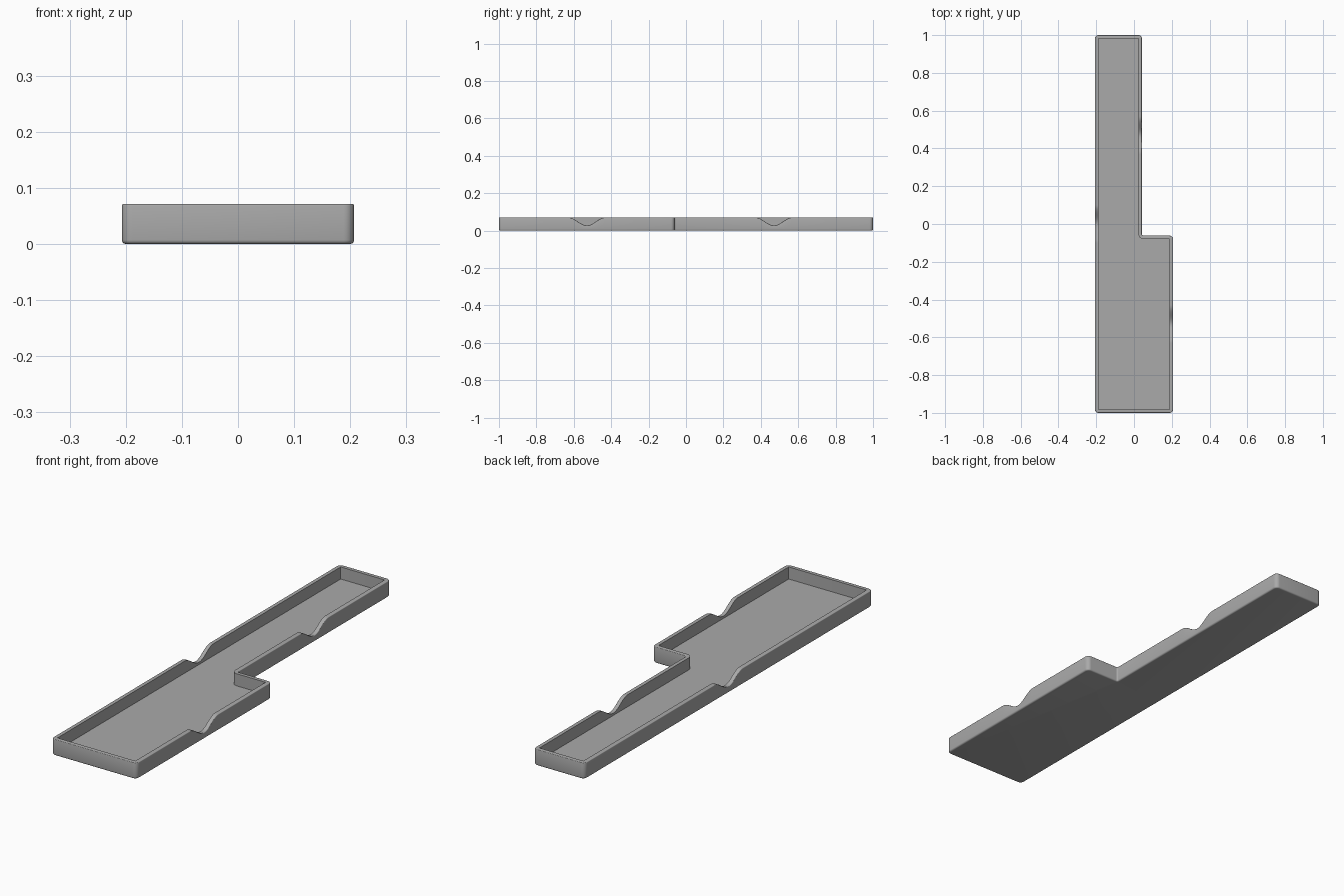
import bpy, bmesh, math
from mathutils import Vector

if "Cube" in bpy.data.objects:
    bpy.data.objects.remove(bpy.data.objects["Cube"])

HEIGHT, FLOOR, WALL = 0.071, 0.018, 0.018
BOTTOM_R, RIM_R = 0.007, 0.003
CORNER_R, INNER_CORNER_R = 0.019, 0.007
NOTCH_DEPTH, NOTCH_HALF = 0.043, 0.10

# Stepped plan, counter-clockwise; each corner has the notch centre (y) on the edge that follows
plan = [((-0.207, -1), None), ((0.207, -1), -0.53), ((0.207, -0.061), None),
        ((0.042, -0.061), 0.47), ((0.042, 1), None), ((-0.207, 1), 0.0)]


def outline():
    """Rounded outline as (point, outward normal, rim drop)."""
    result = []
    n = len(plan)
    for i, (corner, notch) in enumerate(plan):
        c = Vector(corner)
        d_in = (c - Vector(plan[i - 1][0])).normalized()
        d_out = (Vector(plan[(i + 1) % n][0]) - c).normalized()
        convex = d_in.x * d_out.y - d_in.y * d_out.x > 0
        r = CORNER_R if convex else INNER_CORNER_R
        sign = 1 if convex else -1
        centre = c - d_in * r + d_out * r
        n_in = Vector((d_in.y, -d_in.x))
        n_out = Vector((d_out.y, -d_out.x))
        for k in range(7):
            a = k / 6 * math.pi / 2
            normal = n_in * math.cos(a) + n_out * math.sin(a)
            if not convex:
                normal = n_in * math.sin(math.pi / 2 - a) + n_out * math.sin(a)
            result.append((centre + normal * r * sign, normal, 0.0))
        if notch is not None:
            for k in range(-12, 13):
                t = k / 12
                y = notch + t * NOTCH_HALF * d_out.y
                drop = NOTCH_DEPTH * (0.5 + 0.5 * math.cos(math.pi * t))
                result.append((Vector((c.x, y)), n_out, drop))
    return result


# Cross-section of the wall: (inset, height, follows the notched rim)
section = []
for k in range(5):
    a = k / 4 * math.pi / 2
    section.append((BOTTOM_R * (1 - math.sin(a)), BOTTOM_R * (1 - math.cos(a)), False))
for k in range(4):
    a = k / 3 * math.pi / 2
    section.append((RIM_R * (1 - math.cos(a)), HEIGHT - RIM_R * (1 - math.sin(a)), True))
section += [(WALL, HEIGHT, True), (WALL, FLOOR, False)]

# Tray: rings of the section joined, then underside and floor closed
bm = bmesh.new()
points = outline()
rings = []
for inset, z, rim in section:
    rings.append([bm.verts.new((*(p - nrm * inset), z - (drop if rim else 0)))
                  for p, nrm, drop in points])
for low, high in zip(rings, rings[1:]):
    for i in range(len(points)):
        j = (i + 1) % len(points)
        bm.faces.new((low[i], low[j], high[j], high[i]))
bm.faces.new(rings[0][::-1])
bm.faces.new(rings[-1])
bmesh.ops.recalc_face_normals(bm, faces=bm.faces)

mesh = bpy.data.meshes.new("stepped_tray")
bm.to_mesh(mesh)
bm.free()
tray = bpy.data.objects.new("stepped_tray", mesh)
bpy.context.collection.objects.link(tray)

grey = bpy.data.materials.new("grey")
grey.diffuse_color = (0.4, 0.4, 0.4, 1)
grey.use_nodes = True
grey.node_tree.nodes["Principled BSDF"].inputs["Base Color"].default_value = grey.diffuse_color
mesh.materials.append(grey)

bpy.context.view_layer.objects.active = tray
tray.select_set(True)
bpy.ops.object.shade_smooth_by_angle(angle=math.radians(35))
